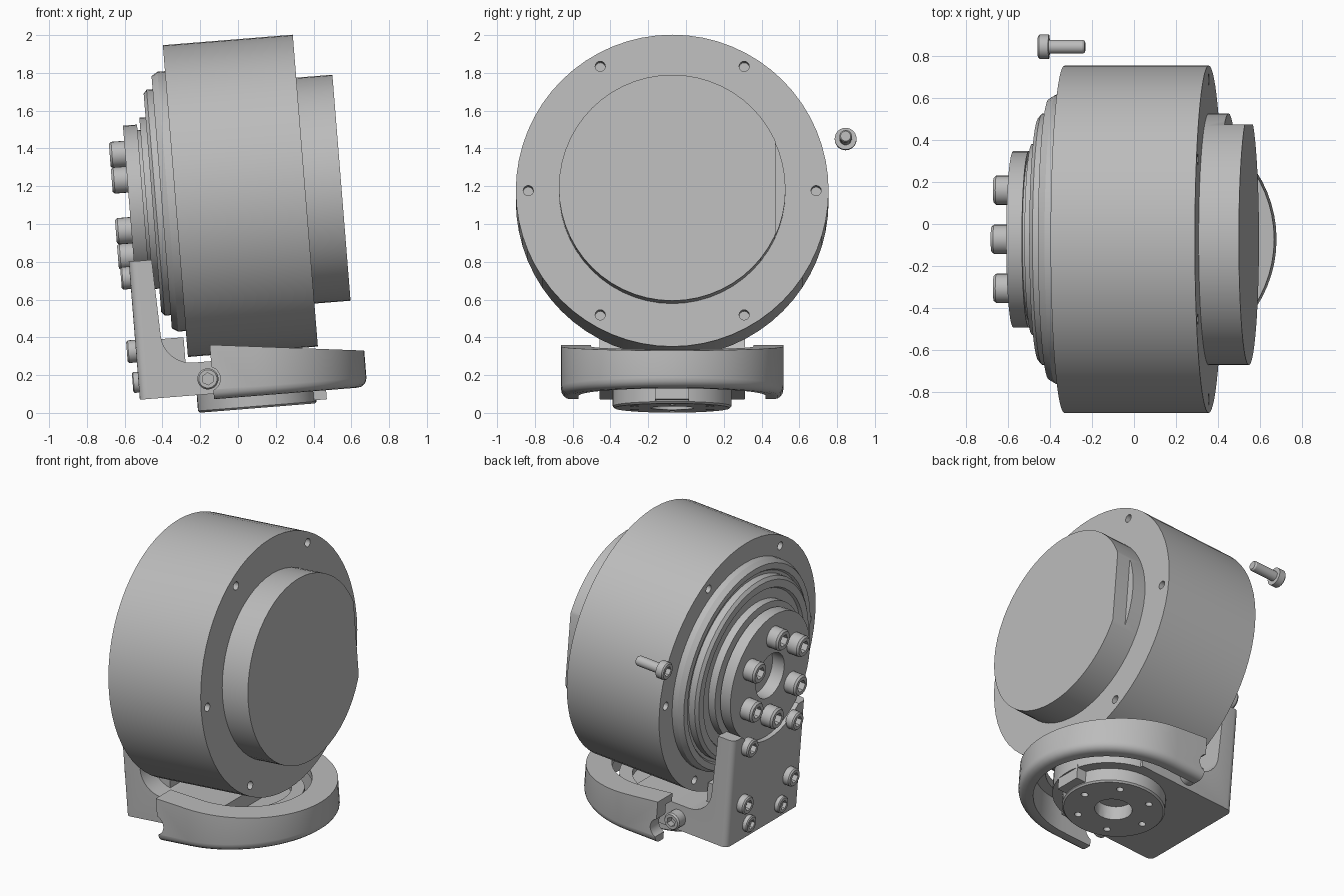
import bpy, bmesh
from math import sin, cos, pi, radians
from mathutils import Matrix, Vector

cube = bpy.data.objects.get("Cube")
if cube:
    bpy.data.objects.remove(cube)

# One grey metal for the whole assembly
metal = bpy.data.materials.new("grey metal")
metal.use_nodes = True
GREY = (0.5, 0.5, 0.5, 1)
metal.diffuse_color = GREY
metal.node_tree.nodes["Principled BSDF"].inputs["Base Color"].default_value = GREY

# Working frame: x along the drum axis, y across, z up, origin at the drum centre
FRAME = Matrix.Translation((0.0125, -0.073, 1.149)) @ Matrix.Rotation(radians(-4.6), 4, 'Y')
AXES = {'x': Matrix.Identity(3),
        'y': Matrix(((0, 0, 1), (1, 0, 0), (0, 1, 0))),
        'z': Matrix(((0, 1, 0), (0, 0, 1), (1, 0, 0)))}


def finish(name, bm):
    bmesh.ops.recalc_face_normals(bm, faces=bm.faces)
    mesh = bpy.data.meshes.new(name)
    bm.to_mesh(mesh)
    bm.free()
    mesh.materials.append(metal)
    obj = bpy.data.objects.new(name, mesh)
    bpy.context.collection.objects.link(obj)
    obj.matrix_world = FRAME
    return obj


def add_turned(bm, profile, at=(0, 0, 0), axis='x', seg=48):
    """Loft rings of (position, radius) along an axis; a radius may be a function of angle."""
    rings = []
    for pos, r in profile:
        ring = []
        for i in range(seg):
            a = 2 * pi * i / seg
            rad = r(a) if callable(r) else r
            ring.append(bm.verts.new(AXES[axis] @ Vector((pos, rad * cos(a), rad * sin(a))) + Vector(at)))
        rings.append(ring)
    for p, q in zip(rings, rings[1:]):
        for i in range(seg):
            j = (i + 1) % seg
            bm.faces.new((p[i], p[j], q[j], q[i]))
    bm.faces.new(rings[0])
    bm.faces.new(rings[-1])


def turned(name, profile, **kw):
    bm = bmesh.new()
    add_turned(bm, profile, **kw)
    return finish(name, bm)


def prism(name, pts, lo, hi, place, edge_rule=None, bevel=0.0):
    """Extrude a 2D outline from lo to hi; place(p, q, t) gives the 3D point."""
    bm = bmesh.new()
    a = [bm.verts.new(place(p, q, lo)) for p, q in pts]
    b = [bm.verts.new(place(p, q, hi)) for p, q in pts]
    bm.faces.new(a)
    bm.faces.new(b)
    for i in range(len(a)):
        j = (i + 1) % len(a)
        bm.faces.new((a[i], a[j], b[j], b[i]))
    bmesh.ops.recalc_face_normals(bm, faces=bm.faces)
    if edge_rule:
        edges = [e for e in bm.edges if edge_rule(*[v.co for v in e.verts])]
        bmesh.ops.bevel(bm, geom=edges, offset=bevel, segments=4, profile=0.5, affect='EDGES')
    return finish(name, bm)


def box(name, x, y, z):
    return prism(name, [(x[0], y[0]), (x[1], y[0]), (x[1], y[1]), (x[0], y[1])],
                 z[0], z[1], lambda p, q, t: (p, q, t))


def cut(obj, *cutters):
    """Subtract cutters, bake the result and drop the cutters."""
    for c in cutters:
        mod = obj.modifiers.new("cut", 'BOOLEAN')
        mod.operation, mod.object, mod.solver = 'DIFFERENCE', c, 'EXACT'
    bpy.context.view_layer.update()
    baked = bpy.data.meshes.new_from_object(obj.evaluated_get(bpy.context.evaluated_depsgraph_get()))
    obj.modifiers.clear()
    obj.data = baked
    for c in cutters:
        bpy.data.objects.remove(c)


def hole_ring(count, ring_r, r, lo, hi, axis):
    bm = bmesh.new()
    for i in range(count):
        a = 2 * pi * i / count
        at = AXES[axis] @ Vector((0, ring_r * cos(a), ring_r * sin(a)))
        add_turned(bm, [(lo, r), (hi, r)], at=at, axis=axis, seg=16)
    return finish("hole_cutter", bm)


def bolt(name, at, r, height, axis='x', sign=-1, shank=None):
    """Socket-head bolt; the head rises from its seat in the signed axis direction."""
    def hexagon(a):
        return r * 0.5 / cos((a + 1e-6) % (pi / 3) - pi / 6)
    prof = [(0, r), (height * 0.85, r), (height, r * 0.86), (height, hexagon), (height * 0.4, hexagon)]
    if shank:
        prof = [(-shank[1], shank[0] * 0.8), (-shank[1] + 0.01, shank[0]), (0, shank[0])] + prof
    return turned(name, [(sign * p, q) for p, q in prof], at=at, axis=axis, seg=24)


# Main drum with six screw holes in each end
drum = turned("drum", [(-0.345, 0.828), (0.345, 0.828)], seg=64)
cut(drum, hole_ring(6, 0.762, 0.027, 0.25, 0.4, 'x'), hole_ring(6, 0.762, 0.027, -0.4, -0.25, 'x'))

# Output cap with a flat on one side
cap = turned("end_cap", [(0.34, 0.6), (0.537, 0.6)], seg=56)
cut(cap, box("flat_cutter", (0.44, 0.7), (0.548, 0.8), (-0.5, 0.5)))

# Stepped rings and hub with a central bore
turned("stepped_rings", [(-0.34, 0.69), (-0.385, 0.69), (-0.418, 0.67), (-0.418, 0.63), (-0.405, 0.62),
                         (-0.405, 0.6), (-0.45, 0.6), (-0.467, 0.58), (-0.467, 0.53), (-0.45, 0.52),
                         (-0.45, 0.455), (-0.5, 0.455)], seg=56)
turned("hub_plate", [(-0.495, 0.39), (-0.515, 0.39), (-0.515, 0.42), (-0.59, 0.42),
                     (-0.59, 0.15), (-0.502, 0.15)])
for i in range(6):
    a = pi / 6 + i * pi / 3
    bolt("hub_bolt", (-0.59, 0.27 * cos(a), 0.27 * sin(a)), 0.07, 0.082)

# L-shaped bracket with a filleted inner corner, notched round the hub
fillet = [(-0.32 - 0.16 * sin(t), -0.70 - 0.16 * cos(t)) for t in [pi / 2 * (1 - i / 8) for i in range(9)]]
outline = [(-0.617, -1.033), (-0.617, -0.3), (-0.495, -0.3)] + fillet + [(0.1, -0.86), (0.1, -1.033)]
bracket = prism("bracket", outline, -0.385, 0.385, lambda p, q, t: (p, t, q),
                lambda a, b: a.x < -0.61 and b.x < -0.61 and abs(a.y - b.y) < 0.01, 0.04)
cut(bracket, turned("notch_cutter", [(-0.7, 0.424), (-0.4, 0.424)]))
box("bracket_block", (-0.5, -0.36), (-0.25, 0.25), (-0.9, -0.722))
for s in (-1, 1):
    bolt("bracket_upper_bolt", (-0.61, s * 0.24, -0.385), 0.06, 0.055)
    bolt("bracket_middle_bolt", (-0.61, s * 0.245, -0.775), 0.06, 0.055)
    bolt("bracket_lower_bolt", (-0.61, s * 0.17, -0.94), 0.055, 0.038)
    bolt("bracket_side_bolt", (-0.249, s * 0.385, -0.952), 0.056, 0.075, axis='y', sign=s)

# Base turntable: bearing, flange with bore and screw holes, locating key
turned("base_bearing", [(-1.033, 0.38), (-0.9, 0.38), (-0.9, 0.3), (-0.95, 0.3)], axis='z')
flange = turned("base_flange", [(-1.127, 0.115), (-1.127, 0.305), (-1.117, 0.315), (-1.0, 0.315),
                                (-1.0, 0.115)], axis='z')
cut(flange, hole_ring(6, 0.23, 0.022, -1.2, -1.06, 'z'),
    turned("bore_cutter", [(-1.2, 0.115), (-1.03, 0.115)], axis='z', seg=32))
box("locating_key", (0.3, 0.37), (-0.09, 0.09), (-1.11, -1.0))


# U-shaped cover round the base, its top sloping down to the closed end
def u_outline(r, back):
    arc = [(r * sin(pi * i / 32), -r * cos(pi * i / 32)) for i in range(33)]
    return [(back, -r)] + arc + [(back, r)]


def sloped(p, q, t):
    return (p, q, t if t < -1 else t - 0.118 * (p + 0.225))


cover = prism("base_cover", u_outline(0.588, -0.225), -1.062, -0.773, sloped,
              lambda a, b: max(a.z, b.z) < -1.05 and max(a.x, b.x) > -0.2, 0.05)
cut(cover, prism("cavity_cutter", u_outline(0.495, -0.5), -1.2, -0.825, sloped),
    prism("opening_cutter", u_outline(0.43, -0.5), -1.3, -0.5, lambda p, q, t: (p, q, t)),
    turned("access_cutter", [(-0.7, 0.066), (0.7, 0.066)], at=(-0.249, 0, -0.952), axis='y', seg=24))

# Loose screw beside the drum
bolt("loose_screw", (-0.392, 0.918, 0.335), 0.058, 0.052, shank=(0.033, 0.172))

# Smooth curved surfaces, keep edges sharp
bpy.ops.object.select_all(action='DESELECT')
for obj in bpy.context.scene.objects:
    if obj.type == 'MESH' and metal.name in obj.data.materials:
        obj.select_set(True)
        bpy.context.view_layer.objects.active = obj
bpy.ops.object.shade_smooth_by_angle(angle=radians(30))
